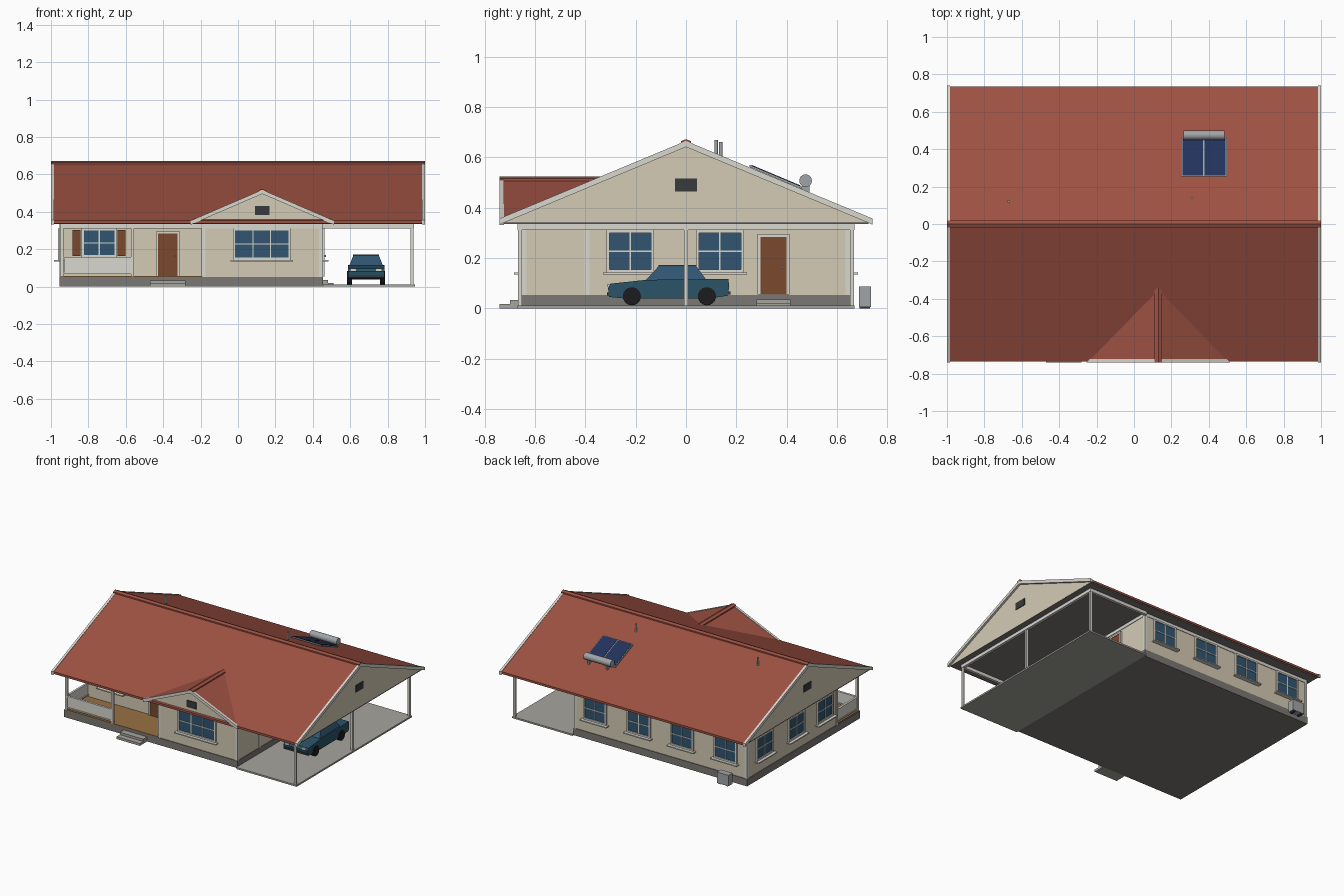
import bpy, bmesh, math
from mathutils import Vector, Matrix

if "Cube" in bpy.data.objects:
    bpy.data.objects.remove(bpy.data.objects["Cube"])


def mat(name, r, g, b):
    m = bpy.data.materials.new(name)
    m.diffuse_color = [(c / 255) ** 2.2 for c in (r, g, b)] + [1]
    m.use_nodes = True
    m.node_tree.nodes["Principled BSDF"].inputs["Base Color"].default_value = m.diffuse_color
    return m


WALL = mat("wall", 212, 202, 180)
TRIM = mat("trim", 216, 214, 206)
ROOF = mat("roof", 156, 82, 68)
GLASS = mat("glass", 52, 86, 112)
WOOD = mat("wood", 122, 74, 48)
DECK = mat("deck", 150, 112, 70)
BASE = mat("base", 122, 120, 116)
SLAB = mat("slab", 165, 163, 157)
DARK = mat("dark", 58, 60, 62)
METAL = mat("metal", 160, 163, 166)
SOLAR = mat("solar", 38, 54, 92)
PAINT = mat("car_paint", 46, 84, 104)
TYRE = mat("tyre", 34, 34, 36)


def finish(name, bm, m):
    bmesh.ops.recalc_face_normals(bm, faces=bm.faces)
    me = bpy.data.meshes.new(name)
    bm.to_mesh(me)
    bm.free()
    me.materials.append(m)
    ob = bpy.data.objects.new(name, me)
    bpy.context.collection.objects.link(ob)
    return ob


def boxes(name, m, *list_of_boxes):
    """One object from boxes given as (x0, x1, y0, y1, z0, z1)."""
    bm = bmesh.new()
    for b in list_of_boxes:
        lo, hi = Vector(b[0::2]), Vector(b[1::2])
        d = hi - lo
        bmesh.ops.create_cube(bm, size=1, matrix=Matrix.Translation((lo + hi) / 2)
                              @ Matrix.Diagonal([abs(c) for c in d] + [1]))
    return finish(name, bm, m)


def extrude(name, m, pts, a, b, axis):
    """Profile (u, z) pushed along x (u is y) or along y (u is x)."""
    bm = bmesh.new()
    co = lambda t, u, z: (t, u, z) if axis == "x" else (u, t, z)
    f = bm.faces.new([bm.verts.new(co(a, u, z)) for u, z in pts])
    r = bmesh.ops.extrude_face_region(bm, geom=[f])
    verts = [v for v in r["geom"] if isinstance(v, bmesh.types.BMVert)]
    bmesh.ops.translate(bm, verts=verts, vec=co(b - a, 0, 0) if axis == "x" else (0, b - a, 0))
    return finish(name, bm, m)


def cyl(name, m, loc, r, depth, axis="z", seg=24):
    bm = bmesh.new()
    rot = Matrix.Rotation(math.pi / 2, 4, "Y") if axis == "x" else Matrix()
    bmesh.ops.create_cone(bm, cap_ends=True, segments=seg, radius1=r, radius2=r, depth=depth,
                          matrix=Matrix.Translation(loc) @ rot)
    for f in bm.faces:
        f.smooth = len(f.verts) == 4
    return finish(name, bm, m)


def on_wall(face, pos, u0, u1, n0, n1, z0, z1):
    """Box on a wall: u runs along the wall, n points outwards."""
    s = 1 if face in ("right", "back") else -1
    n = sorted((pos + s * n0, pos + s * n1))
    return (*n, u0, u1, z0, z1) if face in ("right", "left") else (u0, u1, *n, z0, z1)


def window(name, face, pos, u, w=.165, z0=.155, z1=.3, cols=2):
    a, b, t = u - w / 2, u + w / 2, .012
    B = lambda *v: on_wall(face, pos, *v)
    boxes(name + "_glass", GLASS, B(a, b, -.005, .005, z0, z1))
    bars = [B(a - t, a, 0, .012, z0 - t, z1 + t), B(b, b + t, 0, .012, z0 - t, z1 + t),
            B(a, b, 0, .012, z1, z1 + t), B(a, b, 0, .012, z0 - t, z0),
            B(a, b, 0, .009, (z0 + z1) / 2 - .003, (z0 + z1) / 2 + .003)]
    for i in range(1, cols):
        c = a + w * i / cols
        bars.append(B(c - .003, c + .003, 0, .009, z0, z1))
    bars.append(B(a - .025, b + .025, 0, .033, z0 - .02, z0 - t))
    boxes(name + "_frame", TRIM, *bars)


def door(name, face, pos, u, knob):
    a, b = u - .052, u + .052
    B = lambda *v: on_wall(face, pos, *v)
    boxes(name, WOOD, B(a, b, -.005, .008, .055, .283))
    boxes(name + "_frame", TRIM, B(a - .012, a, 0, .012, .055, .295),
          B(b, b + .012, 0, .012, .055, .295), B(a, b, 0, .012, .283, .295))
    boxes(name + "_knob", METAL, B(knob - .004, knob + .004, .008, .02, .158, .168))


# Foundation, carport slab, porch deck and steps
boxes("foundation", BASE, (-.955, .455, -.655, .655, 0, .052))
boxes("carport_slab", SLAB, (.455, .945, -.67, .67, 0, .012))
boxes("porch_deck", DECK, (-.95, -.19, -.655, -.4, .05, .058))
boxes("front_steps", SLAB, (-.47, -.28, -.70, -.655, 0, .034), (-.47, -.28, -.74, -.70, 0, .017))
boxes("side_steps", SLAB, (.455, .48, .28, .415, 0, .036), (.48, .51, .28, .415, 0, .02))

# Walls with corner boards and frieze
boxes("main_walls", WALL, (-.95, .45, -.4, .65, .052, .337))
boxes("front_room_walls", WALL, (-.19, .45, -.65, -.4, .052, .337))
e, k = .004, .016
boxes("corner_boards", TRIM, *[
    (x + sx * e, x - sx * k, y + sy * e, y - sy * k, .052, .335)
    for x, y, sx, sy in [(-.95, .65, -1, 1), (.45, .65, 1, 1), (.45, -.65, 1, -1),
                         (-.19, -.65, -1, -1), (-.95, -.4, -1, -1), (.45, -.4, 1, -1)]])
boxes("frieze", TRIM, (-.954, .454, .65, .654, .312, .337), (.45, .454, -.65, .65, .312, .337),
      (-.954, -.95, -.4, .65, .312, .337), (-.19, .45, -.654, -.65, .312, .337),
      (-.95, -.19, -.404, -.4, .312, .337))

# Windows and doors
window("front_room_window", "front", -.65, .127, w=.285, cols=3)
window("porch_window", "front", -.4, -.742, w=.165, z0=.168)
boxes("shutters", WOOD, (-.885, -.842, -.412, -.4, .165, .303), (-.645, -.602, -.412, -.4, .165, .303))
for i, y in enumerate((-.222, .135)):
    window(f"right_window_{i}", "right", .45, y)
for i, y in enumerate((-.25, .08, .45)):
    window(f"left_window_{i}", "left", -.95, y)
for i, x in enumerate((.28, -.075, -.427, -.78)):
    window(f"back_window_{i}", "back", .65, x)
door("front_door", "front", -.4, -.375, -.335)
door("side_door", "right", .45, .348, .385)

# Porch and carport posts, beams and railing
boxes("porch_posts", TRIM, *[(x - .008, x + .008, -.655, -.639, .055, .32) for x in (-.94, -.565)])
boxes("carport_posts", TRIM, *[(.922, .938, y - .008, y + .008, .01, .32) for y in (-.66, 0, .66)])
boxes("beams", TRIM, (-.95, -.19, -.66, -.638, .312, .337), (-.95, -.93, -.64, -.4, .312, .337),
      (.92, .94, -.67, .67, .312, .337), (.45, .92, -.67, -.65, .312, .337),
      (.45, .92, .65, .67, .312, .337))
boxes("railing_panels", TRIM, (-.93, -.57, -.65, -.644, .075, .15), (-.943, -.937, -.64, -.4, .075, .15))
boxes("railing_rails", TRIM, *[r for z in (.068, .15) for r in (
    (-.935, -.57, -.655, -.639, z, z + .009), (-.948, -.932, -.645, -.4, z, z + .009))])

# Main roof: soffit, slopes, gable ends, bargeboards, ridge cap
def gable(c, w, top, low, t):
    """Chevron profile of vertical thickness t."""
    return [(c - w, low), (c, top), (c + w, low), (c + w, low - t), (c, top - t), (c - w, low - t)]


boxes("soffit", BASE, (-.985, .985, -.725, .725, .335, .343))
extrude("main_roof", ROOF, gable(0, .735, .663, .355, .016), -.995, .995, "x")
for s, n in ((1, "right"), (-1, "left")):
    extrude(n + "_gable_wall", WALL, [(-.72, .337), (.72, .337), (.72, .35), (0, .65), (-.72, .35)],
            s * .97, s * .985, "x")
    extrude(n + "_bargeboard", TRIM, gable(0, .74, .665, .357, .024), s * .983, s, "x")
    boxes(n + "_gable_vent", DARK, (s * .98, s * .99, -.044, .044, .465, .516))
extrude("ridge_cap", ROOF, gable(0, .02, .672, .664, .016), -1, 1, "x")

# Front gable roof: wedge that dies into the main slope
bm = bmesh.new()
pts = [(.13, -.735, .515), (-.25, -.735, .352), (.51, -.735, .352), (.13, -.35, .515)]
up, dn = [[bm.verts.new((x, y, z - d)) for x, y, z in pts] for d in (0, .016)]
for i, j, l in ((0, 1, 3), (0, 3, 2)):
    bm.faces.new((up[i], up[j], up[l]))
    bm.faces.new((dn[i], dn[j], dn[l]))
for i, j in ((0, 1), (1, 3), (3, 2), (2, 0)):
    bm.faces.new((up[i], up[j], dn[j], dn[i]))
finish("front_gable_roof", bm, ROOF)
extrude("front_gable_wall", WALL, [(-.235, .337), (.495, .337), (.495, .345), (.13, .505), (-.235, .345)],
        -.724, -.71, "y")
extrude("front_bargeboard", TRIM, gable(.13, .383, .518, .353, .022), -.74, -.722, "y")
boxes("front_gable_vent", DARK, (.092, .168, -.73, -.72, .383, .432))
extrude("front_ridge_cap", ROOF, gable(.13, .02, .523, .515, .014), -.74, -.34, "y")

# Vent pipes
for i, (x, y, z) in enumerate(((-.67, .12, .668), (.31, .138, .66))):
    cyl(f"vent_pipe_{i}", METAL, (x, y, z - .04), .007, .08, seg=12)

# Solar water heater on the back slope
for i, x in enumerate((.258, .378)):
    extrude(f"solar_panel_{i}", SOLAR, [(.26, .57), (.455, .488), (.455, .479), (.26, .561)], x, x + .112, "x")
extrude("solar_frame", METAL, [(.253, .57), (.46, .483), (.46, .474), (.253, .561)], .252, .496, "x")
cyl("water_tank", METAL, (.375, .475, .507), .025, .22, "x")
boxes("tank_stands", METAL, *[(x - .006, x + .006, .46, .49, .445, .49) for x in (.3, .45)])

# Air conditioner behind the house
boxes("air_conditioner", METAL, (-.86, -.765, .688, .735, .006, .086))
boxes("air_conditioner_feet", DARK, (-.85, -.835, .69, .73, 0, .006), (-.79, -.775, .69, .73, 0, .006))

# Car
extrude("car_body", PAINT, [(-.305, .045), (-.31, .08), (-.3, .098), (-.16, .113), (.168, .117),
                            (.172, .085), (.165, .05), (.1, .04), (-.23, .038)], .587, .783, "x")
bm = bmesh.new()
rings = [[bm.verts.new((x, y, z)) for x, y in ((.685 - w, a), (.685 + w, a), (.685 + w, b), (.685 - w, b))]
         for w, a, b, z in ((.09, -.16, .082, .112), (.068, -.108, .04, .168))]
bm.faces.new(rings[0])
bm.faces.new(rings[1])
for i in range(4):
    j = (i + 1) % 4
    bm.faces.new((rings[0][i], rings[0][j], rings[1][j], rings[1][i]))
finish("car_cabin", bm, GLASS)
boxes("car_roof", PAINT, (.615, .755, -.11, .042, .166, .172))
boxes("headlights", TRIM, *[(x - .015, x + .015, -.312, -.3, .084, .096) for x in (.617, .753)])
boxes("bumpers", DARK, (.59, .78, -.314, -.3, .05, .062), (.59, .78, .16, .176, .055, .067))
for i, (x, y) in enumerate((x, y) for x in (.597, .773) for y in (-.215, .083)):
    cyl(f"wheel_{i}", TYRE, (x, y, .048), .036, .026, "x")
